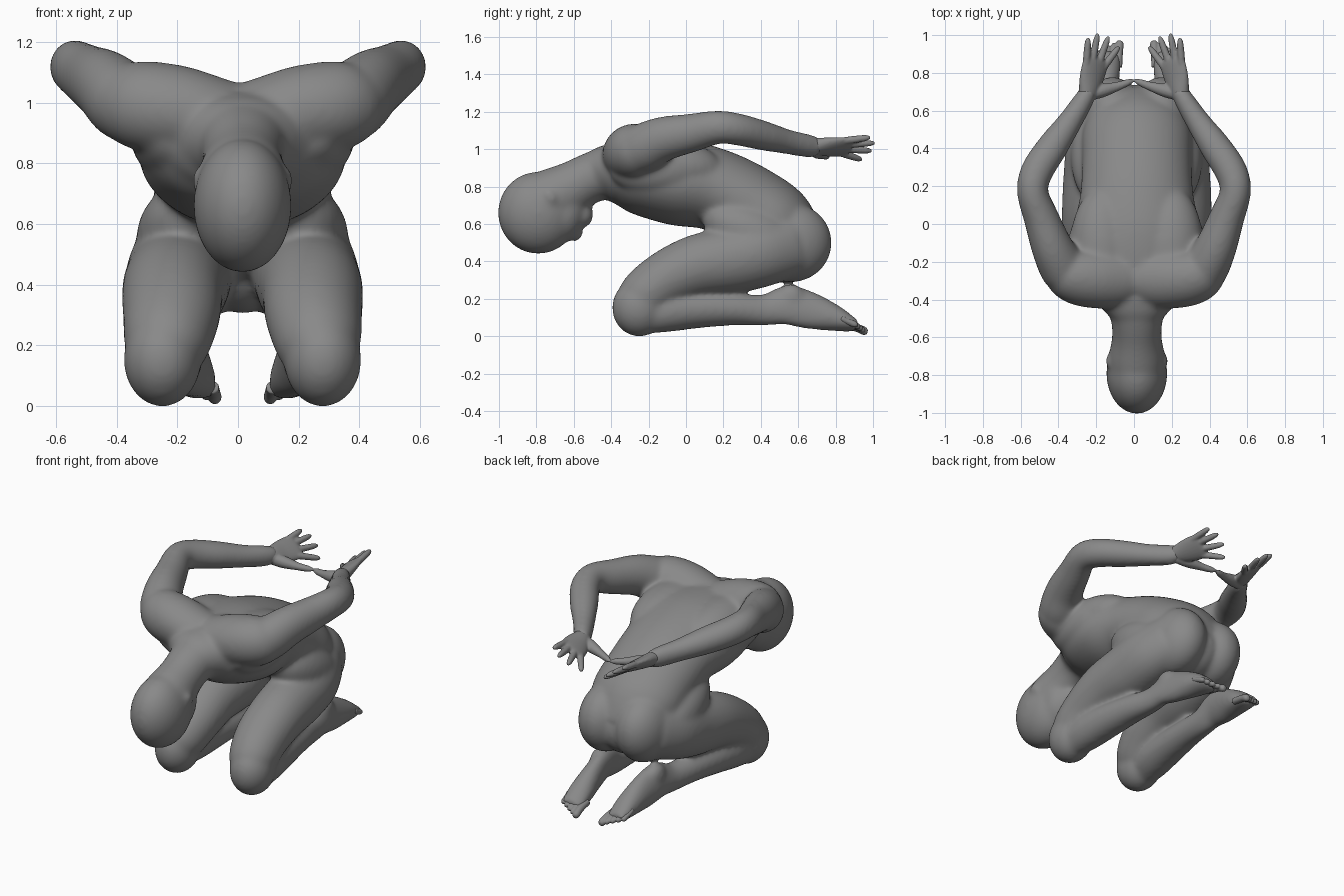
import bpy, bmesh, math
from mathutils import Vector, Matrix

CX = 0.015  # body midline
GREY = bpy.data.materials.new("dark_grey")
GREY.diffuse_color = (.25, .25, .25, 1)


def spline(keys, steps=5):
    # Catmull-Rom interpolation of (x, y, z, half_width, half_thickness) keys
    k = [keys[0]] + list(keys) + [keys[-1]]
    out = []
    for i in range(1, len(k) - 2):
        for s in range(steps):
            t = s / steps
            out.append([0.5 * (2 * b + (c - a) * t + (2 * a - 5 * b + 4 * c - d) * t * t
                               + (3 * b - a - 3 * c + d) * t ** 3)
                        for a, b, c, d in zip(k[i - 1], k[i], k[i + 1], k[i + 2])])
    return out + [list(keys[-1])]


def tube(bm, keys, side=(1, 0, 0), mirror=1, cx=CX, n=24):
    # closed loft of ellipses along a path
    secs = spline(keys)
    pts = [Vector(s[:3]) for s in secs]
    rings = []
    for i, s in enumerate(secs):
        t = (pts[min(i + 1, len(pts) - 1)] - pts[max(i - 1, 0)]).normalized()
        u = Vector(side)
        u = (u - t * u.dot(t)).normalized()
        v = t.cross(u)
        ring = []
        for j in range(n):
            a = 2 * math.pi * j / n
            p = pts[i] + u * math.cos(a) * s[3] + v * math.sin(a) * s[4]
            ring.append(bm.verts.new((p.x * mirror + cx, p.y, p.z)))
        rings.append(ring)
    for r0, r1 in zip(rings, rings[1:]):
        for j in range(n):
            bm.faces.new((r0[j], r0[(j + 1) % n], r1[(j + 1) % n], r1[j]))
    bm.faces.new(rings[0])
    bm.faces.new(rings[-1])


def ball(bm, c, r, tilt=0, mirror=1, cx=CX):
    m = (Matrix.Translation((c[0] * mirror + cx, c[1], c[2]))
         @ Matrix.Rotation(tilt, 4, 'X') @ Matrix.Diagonal((*r, 1)))
    bmesh.ops.create_uvsphere(bm, u_segments=28, v_segments=18, radius=1, matrix=m)


def finish(name, bm, voxel, smooth):
    # fuse the overlapping volumes into one smooth skin
    bmesh.ops.recalc_face_normals(bm, faces=bm.faces)
    me = bpy.data.meshes.new(name)
    bm.to_mesh(me)
    bm.free()
    me.materials.append(GREY)
    ob = bpy.data.objects.new(name, me)
    bpy.context.collection.objects.link(ob)
    r = ob.modifiers.new("fuse", 'REMESH')
    r.mode = 'VOXEL'
    r.voxel_size = voxel
    r.use_smooth_shade = True
    s = ob.modifiers.new("soften", 'SMOOTH')
    s.factor = 0.5
    s.iterations = smooth


# body
bm = bmesh.new()
# torso, neck to pelvis
tube(bm, [(0, -.5, .85, .13, .125), (0, -.43, .87, .2, .15), (0, -.36, .87, .26, .165),
          (0, -.25, .855, .325, .205), (0, -.05, .825, .34, .232), (0, .15, .785, .30, .22),
          (0, .33, .70, .29, .22), (0, .49, .59, .285, .215), (0, .62, .46, .2, .15)], n=40)
# neck and head
tube(bm, [(0, -.36, .89, .19, .15), (0, -.5, .85, .14, .135), (0, -.6, .80, .132, .14),
          (0, -.70, .745, .148, .16), (0, -.8, .69, .148, .17)])
ball(bm, (0, -.79, .66), (.162, .216, .22))
ball(bm, (0, -.66, .66), (.128, .128, .168), tilt=-.3)
ball(bm, (0, -.594, .55), (.034, .045, .045))
ball(bm, (0, -.55, .65), (.07, .055, .07))
for m in (1, -1):
    ball(bm, (.15, -.725, .745), (.016, .03, .045), tilt=.6, mirror=m)
    # shoulder blade
    ball(bm, (.18, -.1, .915), (.17, .3, .145), tilt=-.1, mirror=m)
    # shoulder girdle
    tube(bm, [(0, -.28, .925, .13, .13), (.1, -.29, .95, .155, .14), (.2, -.29, .972, .158, .15),
              (.3, -.28, .987, .15, .15), (.37, -.25, 1.0, .13, .135), (.42, -.21, 1.015, .085, .09)],
         side=(0, 1, 0), mirror=m, cx=.005)
    # arm, shoulder to wrist
    tube(bm, [(.33, -.34, .97, .06, .07), (.355, -.28, .985, .11, .12), (.385, -.22, 1.01, .122, .132),
              (.435, -.12, 1.055, .11, .12), (.49, .03, 1.087, .094, .104), (.537, .17, 1.117, .083, .09),
              (.513, .28, 1.105, .087, .086), (.43, .41, 1.073, .083, .08), (.34, .54, 1.04, .066, .067),
              (.27, .65, 1.018, .055, .063), (.238, .71, 1.012, .045, .05)], mirror=m, cx=0)
    # side of the chest below the armpit
    ball(bm, (.24, -.16, .89), (.13, .25, .14), mirror=m)
    # buttock and hip
    ball(bm, (.13, .56, .5), (.16, .22, .212), mirror=m)
    ball(bm, (.195, .36, .55), (.155, .29, .15), tilt=-.4, mirror=m)
    # thigh
    tube(bm, [(.17, .58, .5, .13, .17), (.2, .42, .455, .17, .187), (.215, .25, .41, .174, .182),
              (.23, .05, .372, .168, .168), (.235, -.12, .295, .16, .152), (.252, -.24, .2, .139, .138),
              (.265, -.29, .15, .10, .10)], mirror=m)
    ball(bm, (.264, -.25, .152), (.128, .146, .154), mirror=m)
    # shin and foot
    tube(bm, [(.268, -.24, .12, .09, .108), (.255, -.1, .135, .108, .113), (.24, .06, .142, .103, .1),
              (.22, .25, .143, .086, .086), (.2, .42, .14, .066, .085), (.19, .54, .165, .06, .108),
              (.178, .66, .138, .064, .103), (.163, .79, .098, .074, .073), (.156, .87, .068, .072, .046),
              (.152, .915, .056, .064, .026)], side=(1, 0, .25), mirror=m)
    ball(bm, (.193, .56, .205), (.055, .08, .075), mirror=m)
# seat between the buttocks
ball(bm, (0, .55, .475), (.13, .19, .17))
finish("body", bm, .011, 26)

# hands
bm = bmesh.new()
d = Vector((.76, .30, .57))  # across the palm, thumb side to little finger
k = Vector((.203, .855, 1.013))  # knuckle centre
for m in (1, -1):
    tube(bm, [(.285, .62, 1.02, .03, .03), (.25, .68, 1.015, .05, .042), (.225, .77, 1.012, .074, .034),
              (*k, .08, .024), (.196, .88, 1.013, .06, .014)], side=d, mirror=m, cx=0)
    for s, fan, ln in ((-.062, -.5, .125), (-.02, -.15, .145), (.022, .05, .14), (.062, .2, .105)):
        a = k + d * s
        b = a + (Vector((-.22, .95, .02)) + d * fan).normalized() * ln
        tube(bm, [(*(a.lerp(b, f)), r, r) for f, r in
                  ((-.25, .02), (.3, .02), (.85, .0165), (1.07, .008))],
             side=d, mirror=m, cx=0, n=12)
    tube(bm, [(.25, .68, 1.0, .03, .038), (.17, .705, .984, .036, .036), (.09, .728, .97, .025, .023),
              (.03, .75, .962, .018, .018), (.002, .762, .96, .008, .008)],
         side=(0, 1, 0), mirror=m, cx=0, n=12)
finish("hands", bm, .006, 5)

# toes, big toe on the inside
bm = bmesh.new()
for m in (1, -1):
    for i in range(5):
        x, r = .095 + i * .03, (.022 if i == 0 else .0165)
        z, tip = .042 + i * .009, .97 - i * .013
        tube(bm, [(x + .004, .83, z + .02, r, r), (x, tip - .06, z + .004, r, r),
                  (x - .004, tip - .015, z - .015, r, r),
                  (x - .006, tip, z - .02, r * .5, r * .5)], mirror=m, n=12)
finish("toes", bm, .005, 3)
